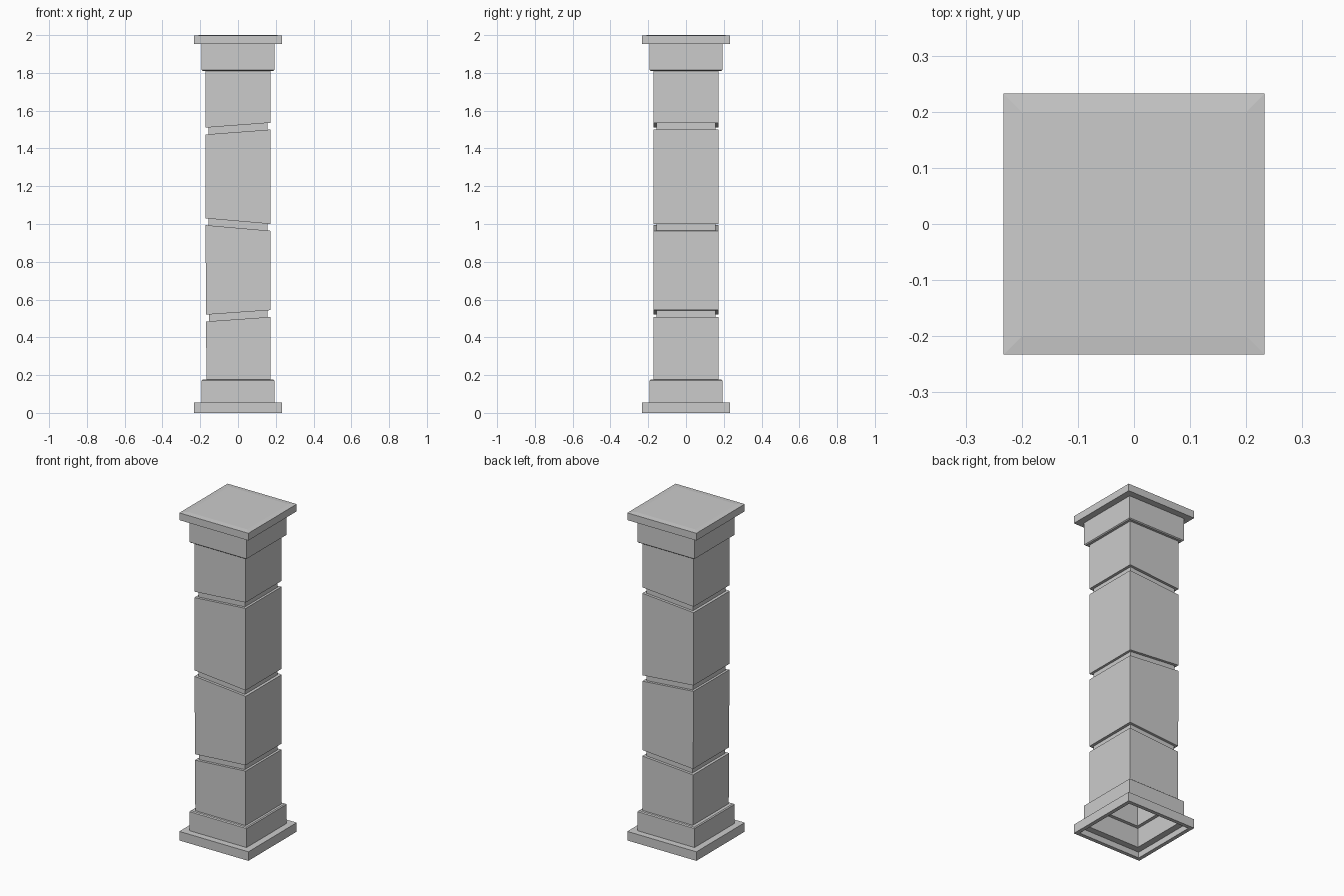
import bpy, bmesh

if "Cube" in bpy.data.objects:
    bpy.data.objects.remove(bpy.data.objects["Cube"], do_unlink=True)

stone = bpy.data.materials.new("grey_stone")
GREY = (0.6, 0.6, 0.6, 1)
stone.use_nodes = True
stone.diffuse_color = GREY
stone.node_tree.nodes["Principled BSDF"].inputs["Base Color"].default_value = GREY

PLINTH, COLLAR, SHAFT, NECK = 0.233, 0.193, 0.173, 0.157


def ring(half, z, tilt=0.0, trim=0.0):
    """Square section; tilt is the rise from centre to the +x side, trim cuts the -x side."""
    return half, z, tilt, trim


def groove(z, tilt, trim):
    """Four sections of a slanted groove around the shaft."""
    h = 0.018
    inner = tilt * NECK / SHAFT
    return [ring(SHAFT, z - h, tilt, trim), ring(NECK, z - h, inner, trim),
            ring(NECK, z + h, inner, trim), ring(SHAFT, z + h, tilt, trim)]


# Outer sections from the floor to the cap
outer = [ring(PLINTH, 0), ring(PLINTH, 0.055), ring(COLLAR, 0.055),
         ring(COLLAR, 0.171), ring(COLLAR - 0.006, 0.176), ring(SHAFT, 0.176, 0, 0.006)]
outer += groove(0.514, 0.012, 0.004)
outer += groove(0.997, -0.015, 0.001)
outer += groove(1.505, 0.013, 0)
outer += [ring(SHAFT, 1.81), ring(COLLAR - 0.006, 1.81), ring(COLLAR, 1.815),
          ring(COLLAR, 1.953), ring(PLINTH, 1.953), ring(PLINTH, 1.997), ring(0.2, 2.0)]

# Hollow inside, open at the floor
inner = [ring(0.21, 0), ring(0.21, 0.035), ring(0.171, 0.035),
         ring(0.171, 0.153), ring(0.151, 0.153), ring(0.151, 1.94)]

bm = bmesh.new()
loops = []
for half, z, tilt, trim in inner[::-1] + outer:
    loops.append([bm.verts.new((sx * half + (trim if sx < 0 else 0), sy * half, z + sx * tilt))
                  for sx, sy in ((-1, -1), (1, -1), (1, 1), (-1, 1))])
for a, b in zip(loops, loops[1:]):
    for i in range(4):
        j = (i + 1) % 4
        bm.faces.new((a[i], a[j], b[j], b[i]))
bm.faces.new(loops[0])
bm.faces.new(loops[-1])
bmesh.ops.recalc_face_normals(bm, faces=bm.faces)

mesh = bpy.data.meshes.new("square_column")
bm.to_mesh(mesh)
bm.free()
mesh.materials.append(stone)
column = bpy.data.objects.new("square_column", mesh)
bpy.context.collection.objects.link(column)
